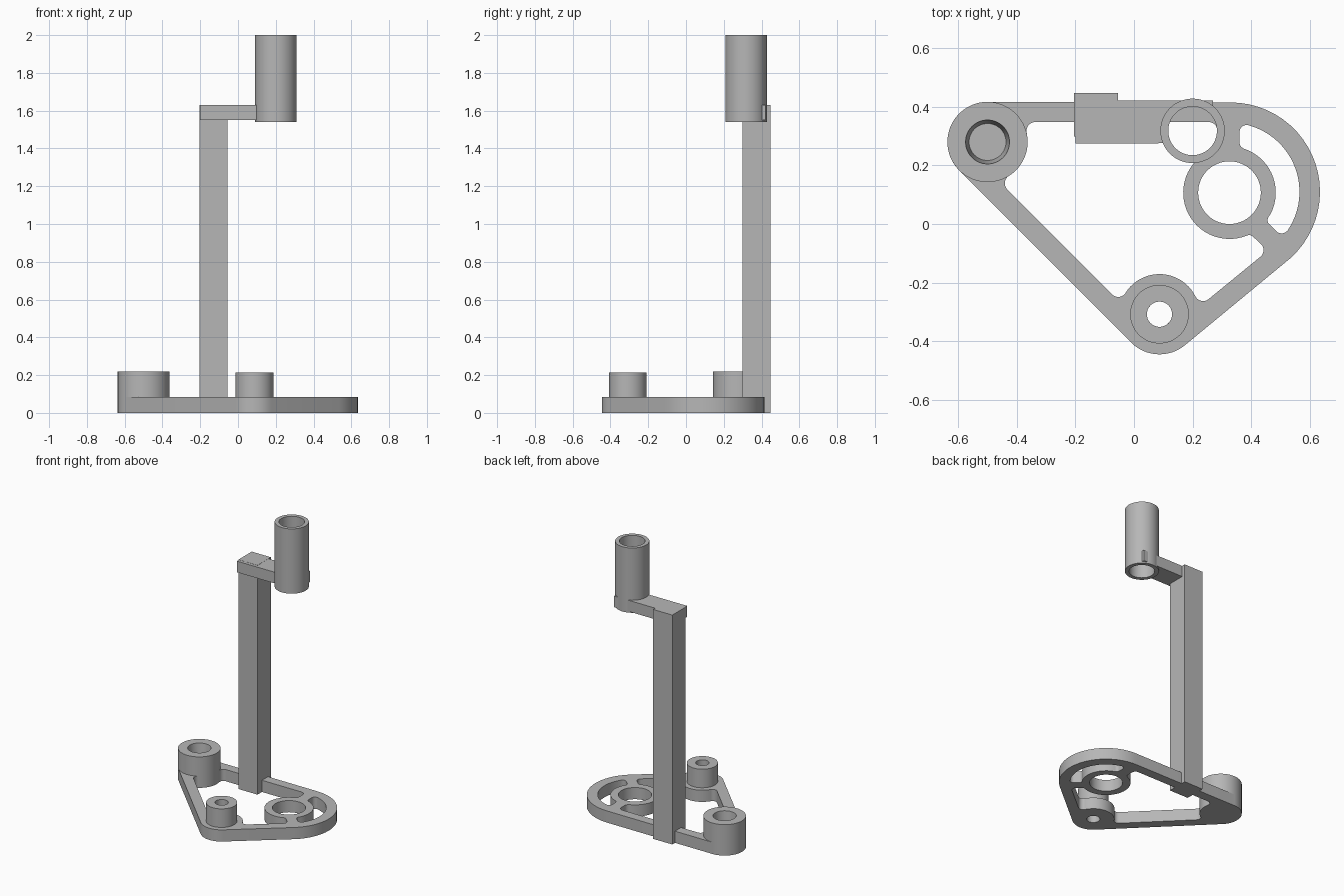
import bpy, bmesh
from math import radians, cos, sin, ceil, pi
from mathutils import Vector
from mathutils.geometry import convex_hull_2d

cube = bpy.data.objects.get("Cube")
if cube:
    bpy.data.objects.remove(cube, do_unlink=True)

grey = bpy.data.materials.new("plain grey")
grey.use_nodes = True
colour = (0.47, 0.47, 0.47, 1)
grey.diffuse_color = colour
for node in grey.node_tree.nodes:
    if node.type == 'BSDF_PRINCIPLED':
        node.inputs["Base Color"].default_value = colour


def finish(name, bm):
    bmesh.ops.remove_doubles(bm, verts=bm.verts, dist=0.0002)
    bmesh.ops.recalc_face_normals(bm, faces=bm.faces)
    mesh = bpy.data.meshes.new(name)
    bm.to_mesh(mesh)
    bm.free()
    mesh.materials.append(grey)
    obj = bpy.data.objects.new(name, mesh)
    bpy.context.collection.objects.link(obj)
    bpy.ops.object.select_all(action='DESELECT')
    obj.select_set(True)
    bpy.context.view_layer.objects.active = obj
    bpy.ops.object.shade_smooth_by_angle(angle=radians(30))
    return obj


def arc(centre, radius, start, end):
    steps = max(4, ceil(abs(end - start) / 6))
    angles = [radians(start + (end - start) * i / steps) for i in range(steps + 1)]
    return [(centre[0] + radius * cos(a), centre[1] + radius * sin(a)) for a in angles]


def circle(centre, radius):
    return arc(centre, radius, 0, 360)[:-1]


def prism(name, loops, low, high):
    """Fill an outline with holes and raise it to a solid."""
    bm = bmesh.new()
    for loop in loops:
        verts = [bm.verts.new((x, y, low)) for x, y in loop]
        for i, v in enumerate(verts):
            bm.edges.new((verts[i - 1], v))
    bmesh.ops.triangle_fill(bm, edges=bm.edges[:], use_beauty=True, use_dissolve=False)
    top = bmesh.ops.extrude_face_region(bm, geom=bm.faces[:], use_keep_orig=True)
    moved = [g for g in top["geom"] if isinstance(g, bmesh.types.BMVert)]
    bmesh.ops.translate(bm, verts=moved, vec=(0, 0, high - low))
    return finish(name, bm)


def lathe(name, centre, profile, closed=True):
    """Turn a radius and height profile about a vertical axis."""
    bm = bmesh.new()
    verts = [bm.verts.new((centre[0] + r, centre[1], z)) for r, z in profile]
    edges = [bm.edges.new(pair) for pair in zip(verts, verts[1:])]
    if closed:
        edges.append(bm.edges.new((verts[-1], verts[0])))
    bmesh.ops.spin(bm, geom=verts + edges, cent=(*centre, 0), axis=(0, 0, 1),
                   angle=2 * pi, steps=64, use_merge=False)
    return finish(name, bm)


def pipe(name, centre, inner, outer, low, high):
    return lathe(name, centre, [(inner, low), (outer, low), (outer, high), (inner, high)])


left_end, front_end = (-0.5, 0.28), (0.087, -0.308)
ring, rim, socket = (0.326, 0.107), (0.33, 0.11), (0.2, 0.318)
lobe, ring_r, fillet, plate_top = 0.137, 0.158, 0.03, 0.083

# Base plate: rounded triangular frame
points = circle(left_end, lobe) + circle(front_end, lobe) + circle(rim, 0.305)
outline = [points[i] for i in convex_hull_2d([Vector(p) for p in points])]

# Main window with filleted corners
window = (arc((-0.337, 0.318), fillet, 193, 90)
          + arc((0.255, 0.318), fillet, 90, 0)
          + arc((0.255, 0.281), fillet, 0, -68)
          + arc(ring, ring_r, 112, 292)
          + arc((0.393, -0.058), 0.02, 112, 40)
          + arc((0.412, -0.089), fillet, 40, -50)
          + arc((0.236, -0.233), fillet, -50, -153)
          + arc(front_end, lobe, 27, 148)
          + arc((-0.054, -0.219), fillet, -32, -135)
          + arc((-0.411, 0.139), fillet, 225, 122)
          + arc(left_end, lobe, -58, 13)[:-1])

# Curved slot between the ring and the outer rim
slot = (arc((0.385, 0.313), 0.025, 180, 75)
        + arc(rim, 0.235, 75, -34)[1:]
        + arc((0.504, -0.007), 0.025, -34, -140)[1:]
        + arc((0.476, 0.013), 0.02, 220, 148)
        + arc(ring, ring_r, -32, 71)[1:]
        + arc((0.385, 0.28), 0.025, 251, 180)[1:])

prism("base_plate", [outline, window, slot, circle(ring, 0.107), circle(front_end, 0.043)],
      0, plate_top)

# Bosses: blind tapered one at the left end, drilled one at the front
lathe("blind_boss", left_end,
      [(0, 0), (lobe, 0), (lobe, 0.22), (0.075, 0.22), (0.063, 0.084), (0, 0.084)], closed=False)
pipe("drilled_boss", front_end, 0.043, 0.1, plate_top, 0.215)

# Upright mast
prism("mast", [[(-0.205, 0.298), (-0.055, 0.298), (-0.055, 0.447), (-0.205, 0.447)]], 0, 1.63)

# Arm wrapping round the back of the socket
arm = [(-0.2, 0.275)] + arc(socket, 0.09, 208, 39) + [(0.27, 0.422), (-0.2, 0.422)]
prism("arm", [arm], 1.55, 1.629)

# Open tube socket at the top
pipe("tube_socket", socket, 0.083, 0.11, 1.54, 2)
